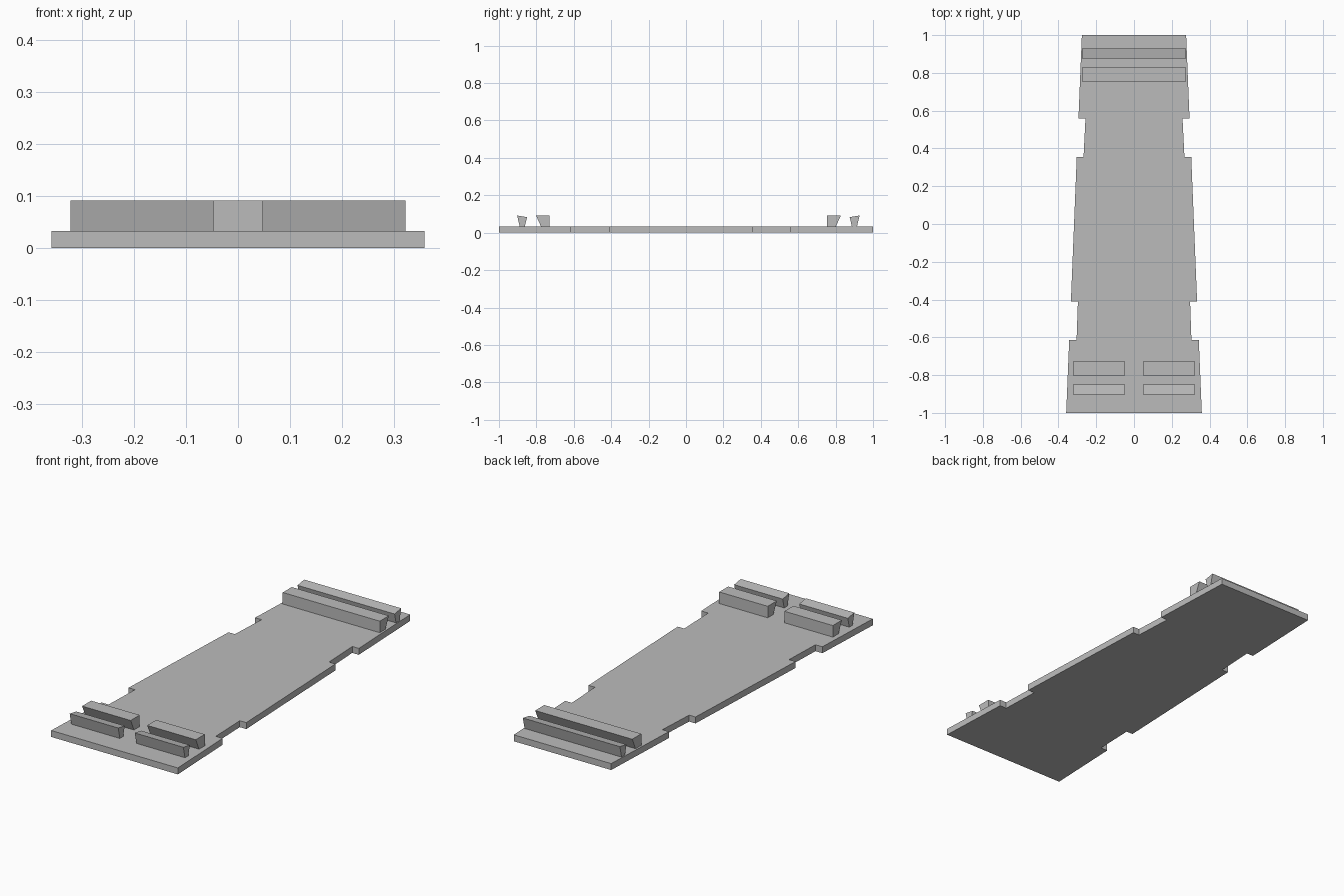
import bpy
import bmesh

cube = bpy.data.objects.get("Cube")
if cube:
    bpy.data.objects.remove(cube, do_unlink=True)

PLATE_TOP = 0.033
RAIL_TOP = 0.092

grey = bpy.data.materials.new("plain grey")
grey.use_nodes = True
grey.diffuse_color = (0.5, 0.5, 0.5, 1)
grey.node_tree.nodes["Principled BSDF"].inputs["Base Color"].default_value = (0.5, 0.5, 0.5, 1)


def extrude_profile(name, points, direction):
    """Make a closed solid by sweeping a flat outline along a direction."""
    bm = bmesh.new()
    face = bm.faces.new([bm.verts.new(p) for p in points])
    swept = bmesh.ops.extrude_face_region(bm, geom=[face], use_keep_orig=True)
    moved = [v for v in swept["geom"] if isinstance(v, bmesh.types.BMVert)]
    bmesh.ops.translate(bm, verts=moved, vec=direction)
    bmesh.ops.recalc_face_normals(bm, faces=bm.faces[:])
    mesh = bpy.data.meshes.new(name)
    bm.to_mesh(mesh)
    bm.free()
    mesh.materials.append(grey)
    obj = bpy.data.objects.new(name, mesh)
    bpy.context.collection.objects.link(obj)
    return obj


def rail(name, profile, x_start, x_end):
    points = [(x_start, y, z) for y, z in profile]
    return extrude_profile(name, points, (x_end - x_start, 0, 0))


# Tapered base plate with two notches along each side
side = [(0.359, -1), (0.343, -0.614), (0.304, -0.614), (0.297, -0.41),
        (0.334, -0.41), (0.303, 0.356), (0.267, 0.356), (0.257, 0.558),
        (0.294, 0.558), (0.276, 1)]
outline = side + [(-x, y) for x, y in reversed(side)]
extrude_profile("base_plate", [(x, y, 0) for x, y in outline], (0, 0, PLATE_TOP))


# Flared rail sections: offsets run outward from each rail's inner top edge
def inner_section(y, out):
    return [(y, PLATE_TOP), (y + out * 0.046, PLATE_TOP),
            (y + out * 0.073, RAIL_TOP), (y, RAIL_TOP)]


def outer_section(y, out):
    return [(y + out * 0.012, PLATE_TOP), (y + out * 0.039, PLATE_TOP),
            (y + out * 0.053, RAIL_TOP), (y, RAIL_TOP - 0.009)]


# Split front rails
for label, sign in (("left", 1), ("right", -1)):
    rail("front_inner_rail_" + label, inner_section(-0.729, -1), sign * 0.047, sign * 0.322)
    rail("front_outer_rail_" + label, outer_section(-0.85, -1), sign * 0.047, sign * 0.322)

# Full-width back rails
rail("back_inner_rail", inner_section(0.755, 1), -0.275, 0.275)
rail("back_outer_rail", outer_section(0.875, 1), -0.275, 0.275)
